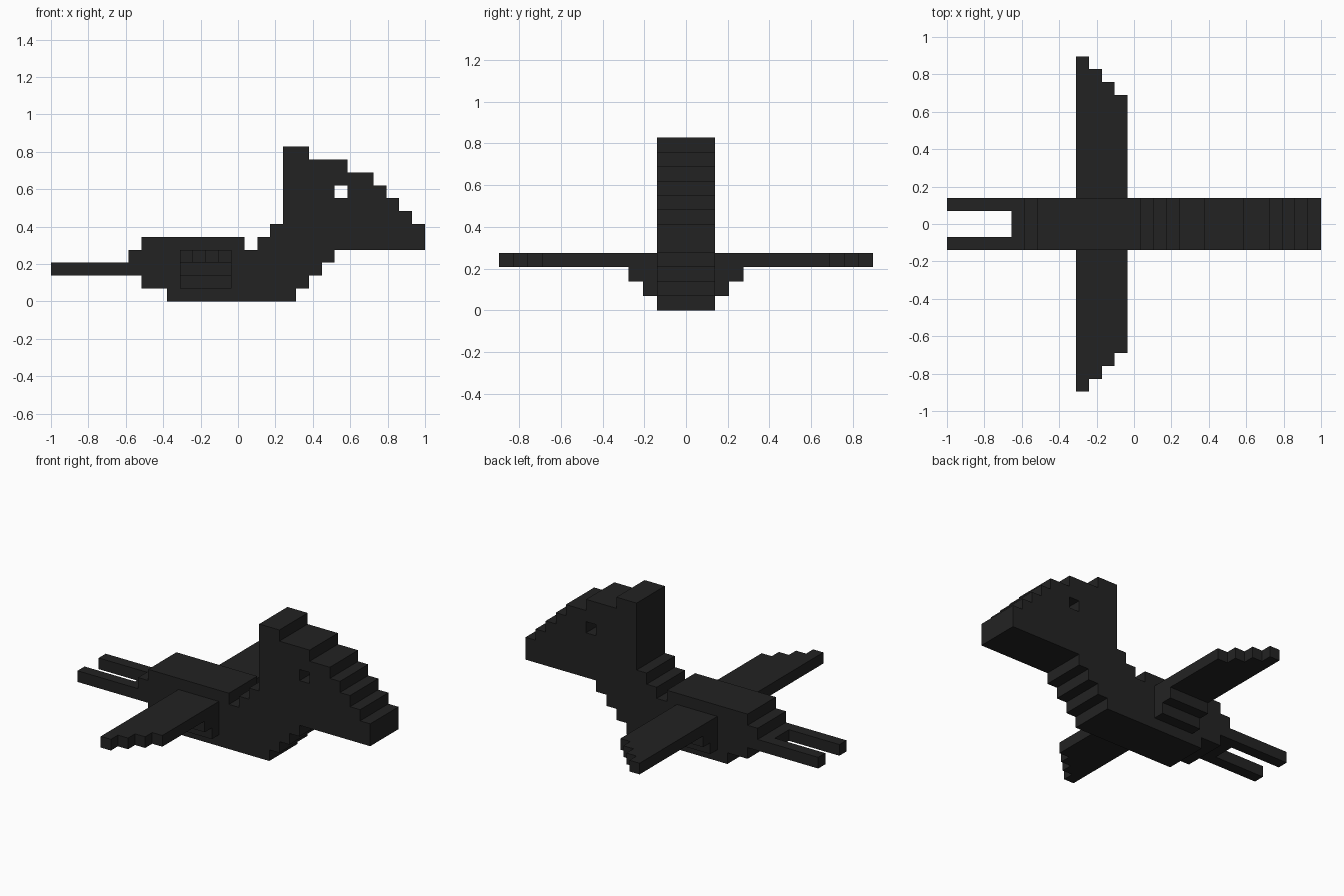
import bpy, bmesh

if "Cube" in bpy.data.objects:
    bpy.data.objects.remove(bpy.data.objects["Cube"])

U = 2 / 29  # one block; the model is 29 blocks long

mat = bpy.data.materials.new("charcoal black")
mat.diffuse_color = (0.0165, 0.0165, 0.0165, 1)
mat.use_nodes = True
mat.node_tree.nodes["Principled BSDF"].inputs["Base Color"].default_value = mat.diffuse_color


def box(x0, x1, y0, y1, z0, z1):
    return {(x, y, z) for x in range(x0, x1) for y in range(y0, y1) for z in range(z0, z1)}


def build(name, cells, touching=frozenset(), mirror=False):
    """Skin a set of blocks, leaving out faces hidden against other blocks."""
    bm = bmesh.new()
    solid = cells | touching
    for c in cells:
        for axis in range(3):
            for side in (0, 1):
                n = list(c)
                n[axis] += 1 if side else -1
                if tuple(n) in solid:
                    continue
                quad = []
                for a, b in ((0, 0), (1, 0), (1, 1), (0, 1)):
                    p = list(c)
                    p[axis] += side
                    p[(axis + 1) % 3] += a
                    p[(axis + 2) % 3] += b
                    quad.append(bm.verts.new((p[0] * U - 1, p[1] * U, p[2] * U)))
                bm.faces.new(quad if side else quad[::-1])
    bmesh.ops.remove_doubles(bm, verts=bm.verts, dist=1e-4)
    bmesh.ops.dissolve_limit(bm, angle_limit=0.01, verts=bm.verts, edges=bm.edges)
    me = bpy.data.meshes.new(name)
    bm.to_mesh(me)
    bm.free()
    me.materials.append(mat)
    ob = bpy.data.objects.new(name, me)
    bpy.context.collection.objects.link(ob)
    if mirror:
        m = ob.modifiers.new("Mirror", 'MIRROR')
        m.use_axis = (False, True, False)
        m.use_mirror_merge = False


# Body, neck and crested head: side profile, (row, start, end) along x
rows = [(0, 9, 19), (1, 7, 20), (2, 5, 21), (3, 6, 22), (4, 7, 15), (4, 16, 29),
        (5, 17, 29), (6, 18, 28), (7, 18, 27), (8, 18, 26), (9, 18, 25),
        (10, 18, 23), (11, 18, 20)]
body = set()
for z, x0, x1 in rows:
    body |= box(x0, x1, -2, 2, z, z + 1)
body -= box(22, 23, -2, 2, 8, 9)  # eye hole, right through the head

# Wings: tapered blade with a stepped root underneath
wing = box(10, 14, 2, 3, 1, 2) | box(10, 14, 2, 4, 2, 3)
for i in range(4):
    wing |= box(10 + i, 11 + i, 2, 13 - i, 3, 4)

# Forked tail prongs
tail = box(0, 5, 1, 2, 2, 3)

mirrored = {(x, -1 - y, z) for x, y, z in wing | tail}
build("body_and_head", body, wing | tail | mirrored)
build("wings", wing, body, mirror=True)
build("tail_prongs", tail, body, mirror=True)
